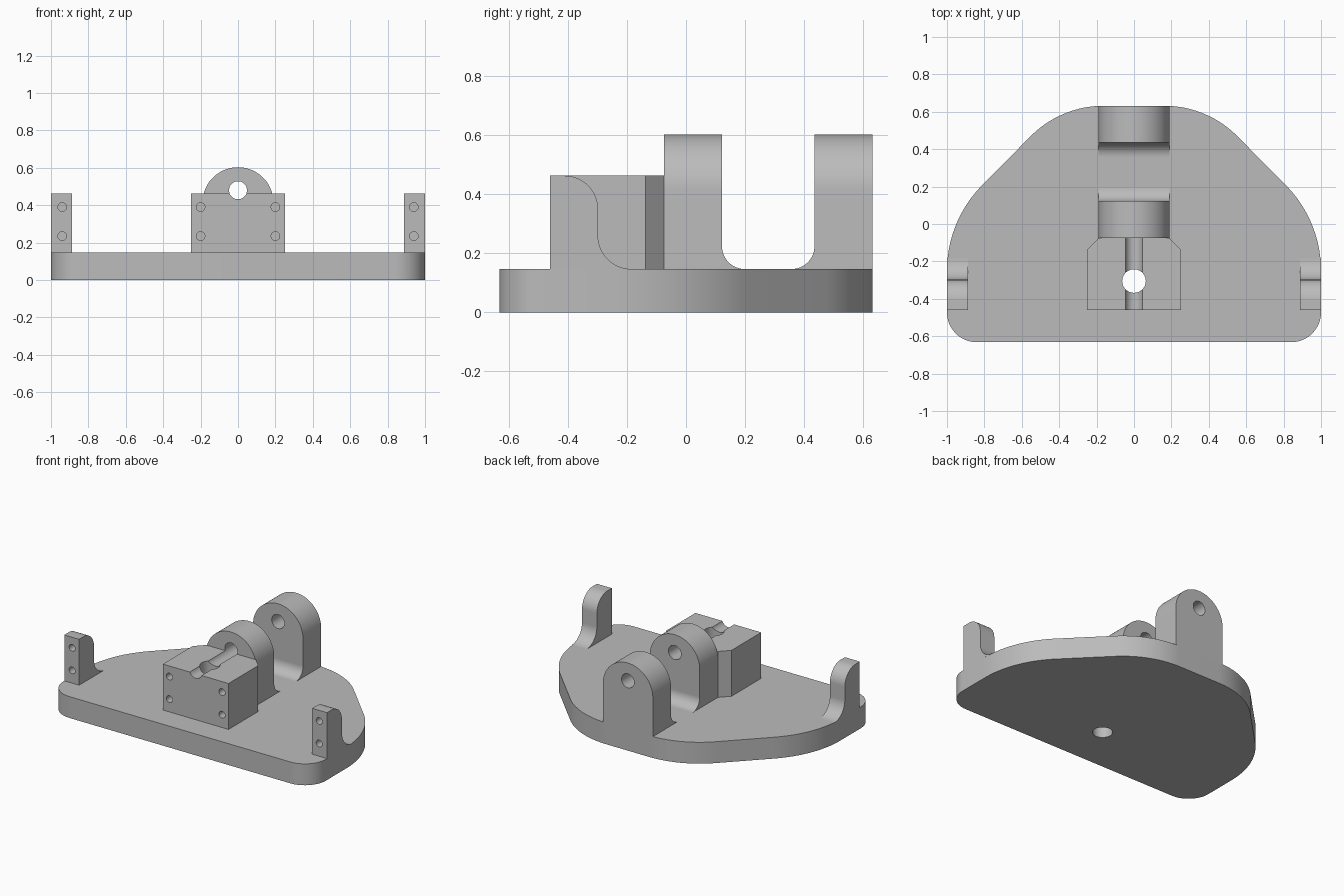
import bpy, bmesh
from math import cos, sin, radians

cube = bpy.data.objects.get("Cube")
if cube:
    bpy.data.objects.remove(cube, do_unlink=True)

grey = bpy.data.materials.new("plain_grey")
grey.use_nodes = True
COLOUR = (0.5, 0.5, 0.5, 1)
grey.diffuse_color = COLOUR
grey.node_tree.nodes["Principled BSDF"].inputs["Base Color"].default_value = COLOUR

PLATE_TOP = 0.147
BLOCK_TOP = 0.463
FRONT = -0.46
PLACE = {"x": lambda u, v, d: (d, u, v),
         "y": lambda u, v, d: (u, d, v),
         "z": lambda u, v, d: (u, v, d)}


def arc(cu, cv, r, start, end, steps=20):
    """Points on an arc, angles in degrees."""
    angles = [radians(start + (end - start) * i / steps) for i in range(steps + 1)]
    return [(cu + r * cos(a), cv + r * sin(a)) for a in angles]


def prism(name, outline, axis, near, far):
    """Extrude a 2D outline along one axis."""
    bm = bmesh.new()
    face = bm.faces.new([bm.verts.new(PLACE[axis](u, v, near)) for u, v in outline])
    new = bmesh.ops.extrude_face_region(bm, geom=[face])["geom"]
    shift = PLACE[axis](0, 0, far - near)
    bmesh.ops.translate(bm, vec=shift, verts=[g for g in new if isinstance(g, bmesh.types.BMVert)])
    bmesh.ops.recalc_face_normals(bm, faces=bm.faces)
    mesh = bpy.data.meshes.new(name)
    bm.to_mesh(mesh)
    bm.free()
    mesh.materials.append(grey)
    obj = bpy.data.objects.new(name, mesh)
    bpy.context.collection.objects.link(obj)
    return obj


def rod(u, v, r, axis, near, far):
    """Round cutter."""
    obj = prism("hole_cutter", arc(u, v, r, 0, 360, 48)[:-1], axis, near, far)
    obj.hide_render = True
    return obj


def drill(obj, *cutters):
    for cutter in cutters:
        mod = obj.modifiers.new("hole", "BOOLEAN")
        mod.operation = "DIFFERENCE"
        mod.solver = "EXACT"
        mod.object = cutter
        bpy.context.view_layer.objects.active = obj
        bpy.ops.object.modifier_apply(modifier=mod.name)
        bpy.data.objects.remove(cutter, do_unlink=True)


def shaft_bore():
    return rod(0, 0.48, 0.048, "y", -0.8, 0.8)


def bolt_hole():
    return rod(0, -0.305, 0.063, "z", -0.1, 0.8)


def screw_holes(xs):
    return [rod(x, z, 0.023, "y", FRONT - 0.05, FRONT + 0.1)
            for x in xs for z in (0.235, 0.39)]


parts = []

# Base plate with rounded front corners and a tapered back
half = (arc(0.84, -0.472, 0.16, -90, 0) + arc(0.35, -0.25, 0.65, 0, 45)
        + arc(0.162, 0.082, 0.55, 45, 90))
outline = half + [(-x, y) for x, y in reversed(half)]
plate = prism("base_plate", outline, "z", 0, PLATE_TOP)
drill(plate, bolt_hole())
parts.append(plate)

# Two arched lugs, each with a fillet at the foot facing the gap
arch = [(-0.19, PLATE_TOP), (0.19, PLATE_TOP)] + arc(0, 0.413, 0.19, 0, 180, 40)
R = 0.077
for name, near, far, foot, side in (("front_lug", -0.075, 0.122, 0.122, 1),
                                    ("back_lug", 0.435, 0.632, 0.435, -1)):
    lug = prism(name, arch, "y", near, far)
    drill(lug, shaft_bore())
    curve = arc(R, PLATE_TOP + R, R, 180, 270)
    wedge = [(foot + side * u, v) for u, v in [(0, PLATE_TOP)] + curve]
    parts += [lug, prism(name + "_fillet", wedge, "x", -0.19, 0.19)]

# Central block with chamfered back corners, shaft groove and screw holes
block = prism("center_block",
              [(-0.25, FRONT), (0.25, FRONT), (0.25, -0.137), (0.19, -0.075),
               (-0.19, -0.075), (-0.25, -0.137)], "z", PLATE_TOP, BLOCK_TOP)
drill(block, shaft_bore(), bolt_hole(), *screw_holes((-0.2, 0.2)))
parts.append(block)

# Side posts with a rounded back top and a filleted foot
post_profile = ([(FRONT, PLATE_TOP), (FRONT, BLOCK_TOP)]
                + arc(-0.411, BLOCK_TOP - 0.113, 0.113, 90, 0)
                + arc(-0.185, PLATE_TOP + 0.113, 0.113, 180, 270))
for name, side in (("left_post", 1), ("right_post", -1)):
    post = prism(name, post_profile, "x", side * 0.887, side * 1.0)
    drill(post, *screw_holes((side * 0.94,)))
    parts.append(post)

# Smooth the curves, keep the corners sharp
bpy.ops.object.select_all(action="DESELECT")
for obj in parts:
    obj.select_set(True)
bpy.context.view_layer.objects.active = parts[0]
bpy.ops.object.shade_smooth_by_angle(angle=radians(30))
